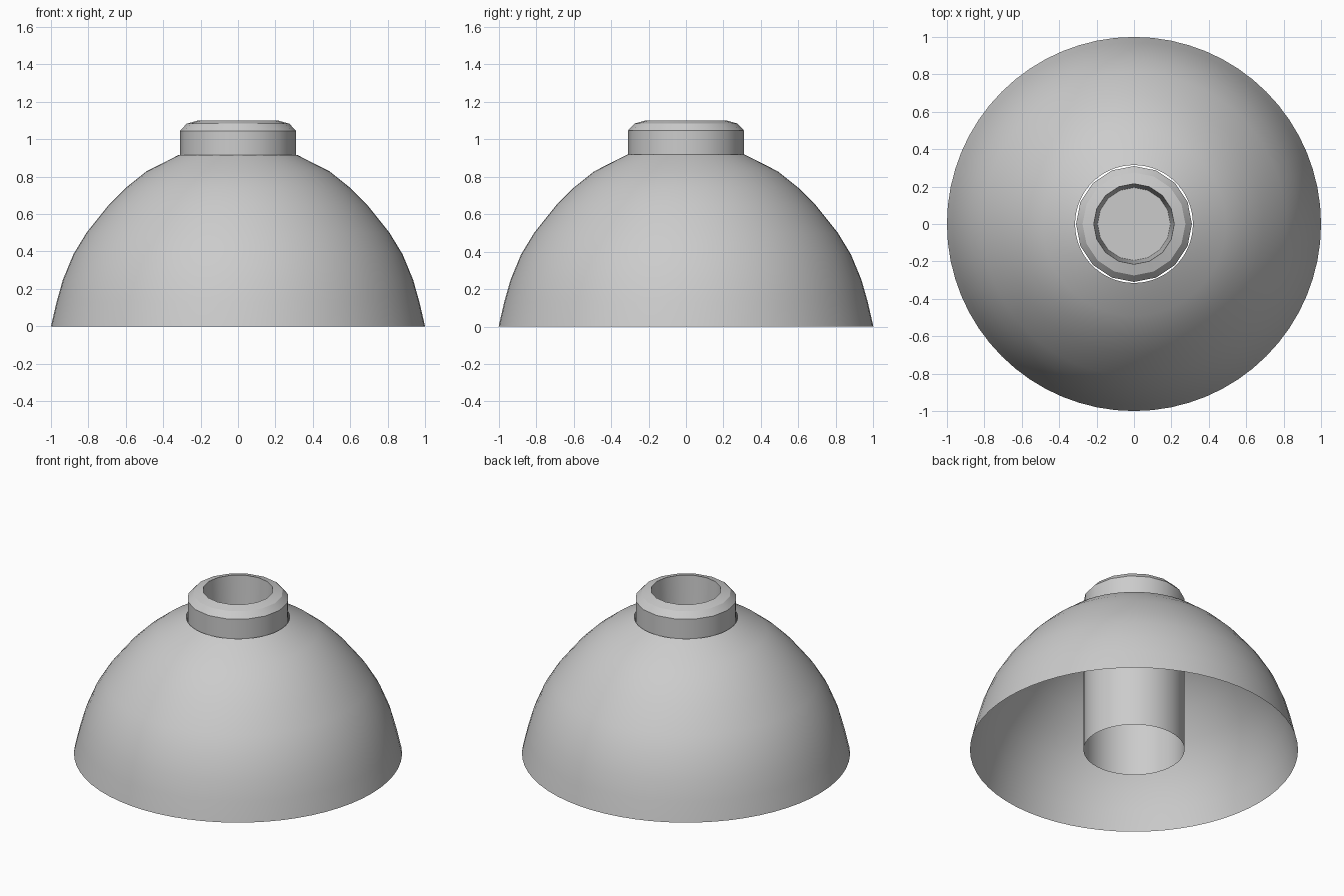
import bpy, bmesh, math

cube = bpy.data.objects.get("Cube")
if cube:
    bpy.data.objects.remove(cube)

grey = bpy.data.materials.new("light_grey")
grey.use_nodes = True
grey.diffuse_color = (0.6, 0.6, 0.6, 1)
grey.node_tree.nodes["Principled BSDF"].inputs["Base Color"].default_value = (0.6, 0.6, 0.6, 1)


def lathe(name, profile, sides, angle):
    """Spin (radius, height) points around z; a zero radius closes the end."""
    bm = bmesh.new()
    rings = []
    for r, z in profile:
        if r == 0:
            rings.append([bm.verts.new((0, 0, z))] * sides)
        else:
            turns = [math.tau * i / sides for i in range(sides)]
            rings.append([bm.verts.new((r * math.cos(a), r * math.sin(a), z)) for a in turns])
    for low, high in zip(rings, rings[1:]):
        for i in range(sides):
            j = (i + 1) % sides
            corners = [low[i], low[j], high[j], high[i]]
            bm.faces.new(list(dict.fromkeys(corners)))
    mesh = bpy.data.meshes.new(name)
    bm.to_mesh(mesh)
    bm.free()
    mesh.materials.append(grey)
    obj = bpy.data.objects.new(name, mesh)
    bpy.context.collection.objects.link(obj)
    bpy.ops.object.select_all(action="DESELECT")
    obj.select_set(True)
    bpy.context.view_layer.objects.active = obj
    bpy.ops.object.shade_smooth_by_angle(angle=math.radians(angle))
    return obj


# Thin open dome with a round opening at the top
lathe("dome_shade", [(1, 0), (0.97, 0.13), (0.936, 0.25), (0.88, 0.385), (0.81, 0.5),
                     (0.69, 0.65), (0.6, 0.74), (0.49, 0.828), (0.315, 0.917)], 64, 30)

# Straight tube hanging inside the dome, open at the bottom
lathe("inner_tube", [(0.308, 0), (0.308, 0.9)], 48, 30)

# Collar with a rounded shoulder and a slightly tapered, closed socket
lathe("socket_collar", [(0.31, 0.88), (0.31, 1.045), (0.275, 1.083), (0.215, 1.1),
                        (0.195, 0.7), (0, 0.7)], 16, 30)
